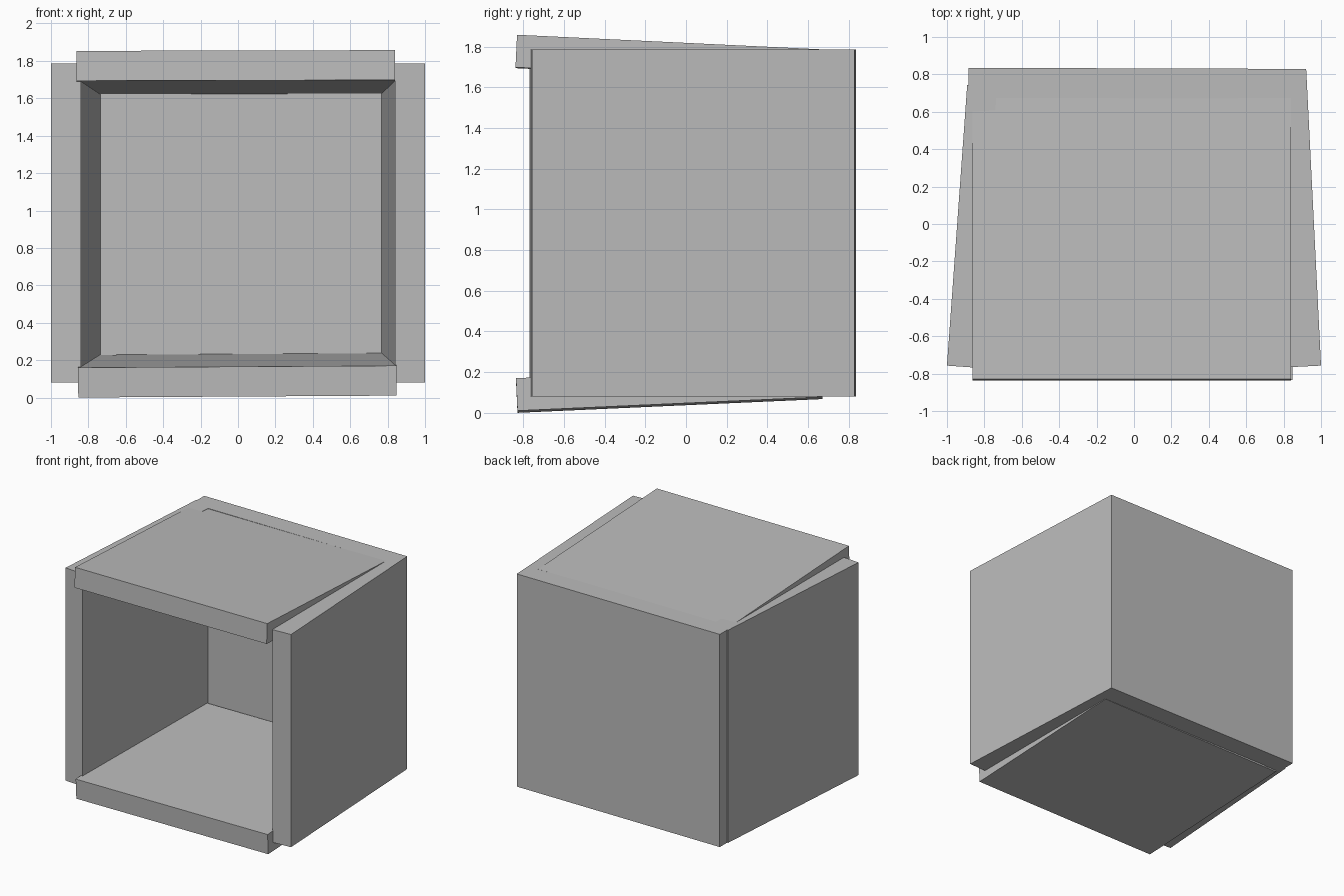
import bpy
import bmesh
from mathutils import Matrix, Vector, Euler

cube = bpy.data.objects.get("Cube")
if cube:
    bpy.data.objects.remove(cube, do_unlink=True)

# Single flat colour
GREY = (0.5, 0.5, 0.5, 1.0)
grey = bpy.data.materials.new("plain grey")
grey.use_nodes = True
grey.diffuse_color = GREY
grey.node_tree.nodes["Principled BSDF"].inputs["Base Color"].default_value = GREY


def slab(name, anchor, low, high, turn):
    """Box spanning low..high around its anchor edge, then turned about it."""
    low, high = Vector(low), Vector(high)
    place = Matrix.Translation((low + high) / 2) @ Matrix.Diagonal((high - low).to_4d())
    bm = bmesh.new()
    bmesh.ops.create_cube(bm, size=1, matrix=place)
    mesh = bpy.data.meshes.new(name)
    bm.to_mesh(mesh)
    bm.free()
    mesh.materials.append(grey)
    obj = bpy.data.objects.new(name, mesh)
    obj.location = anchor
    obj.rotation_euler = Euler(turn)
    bpy.context.collection.objects.link(obj)
    return obj


THICK = 0.16
BASE, HEIGHT = 0.08, 1.705

# Side walls, leaning inwards towards the back
slab("right_wall", (-1, -0.757, BASE), (0, 0, 0), (THICK, 1.503, HEIGHT), (0, 0, -0.072))
slab("left_wall", (1, -0.757, BASE), (-THICK, 0, 0), (0, 1.581, HEIGHT), (0, 0, 0.05))

# Back wall
slab("back_wall", (0.018, 0.832, BASE), (-0.902, -THICK, 0), (0.902, 0, HEIGHT), (0, 0, -0.0033))

# Lid and floor, splayed open towards the front
slab("top_panel", (-0.012, -0.83, 1.8555), (-0.852, 0, -THICK), (0.852, 1.506, 0),
     (-0.0478, -0.0024, 0))
slab("bottom_panel", (-0.003, -0.828, 0.0055), (-0.851, 0, 0), (0.851, 1.5, THICK),
     (0.045, -0.006, 0))
